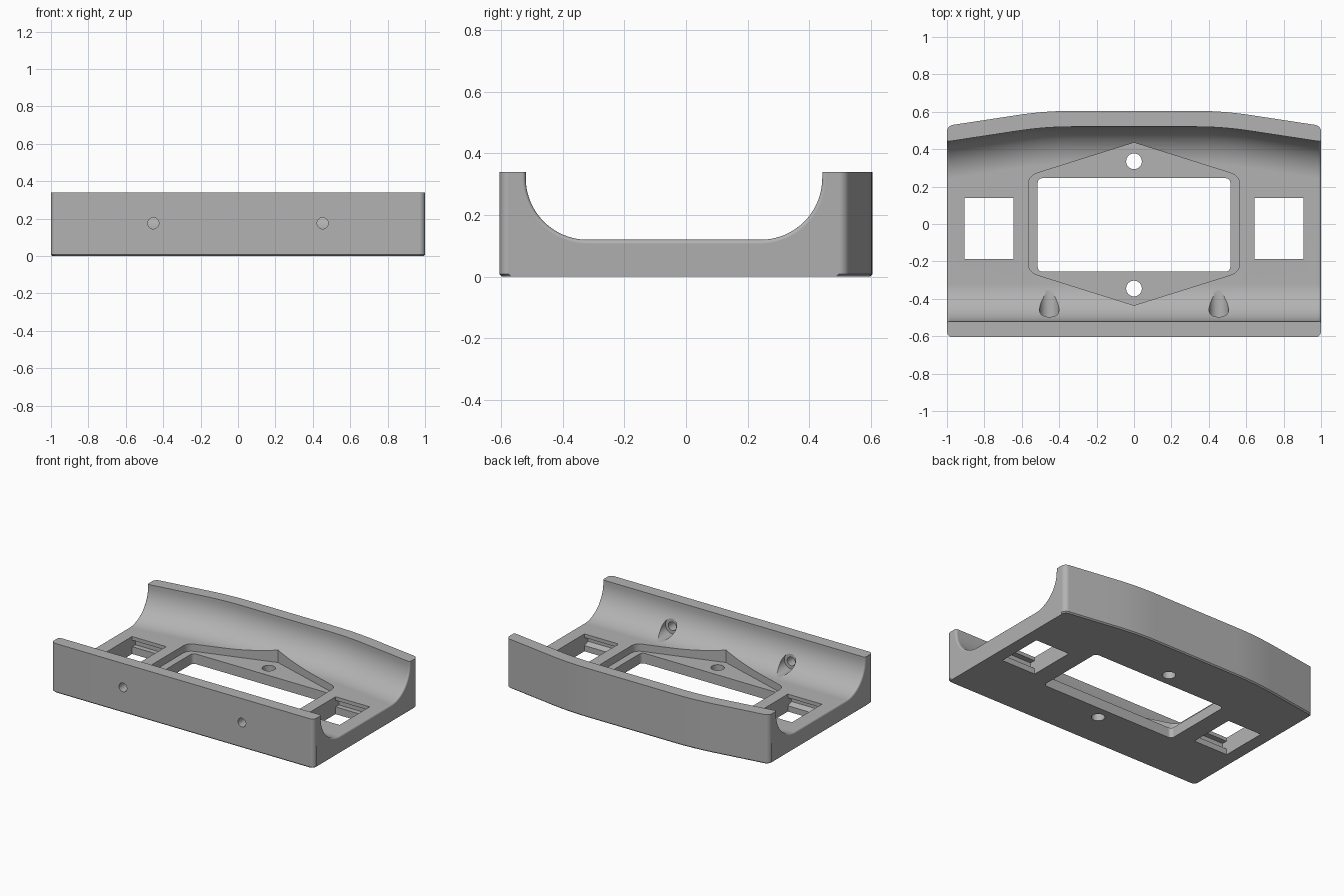
import bpy, bmesh
from math import pi, sin, cos, sqrt, radians

cube = bpy.data.objects.get("Cube")
if cube:
    bpy.data.objects.remove(cube, do_unlink=True)

HEIGHT, FLOOR, WALL, R = 0.34, 0.12, 0.085, 0.2
FRONT, BACK, CORNER, EDGE = -0.605, 0.605, 0.03, 0.013

grey = bpy.data.materials.new("light grey plastic")
grey.use_nodes = True
colour = (0.45, 0.45, 0.45, 1)
grey.diffuse_color = colour
grey.node_tree.nodes["Principled BSDF"].inputs["Base Color"].default_value = colour


def make_object(name, bm):
    bmesh.ops.recalc_face_normals(bm, faces=bm.faces)
    mesh = bpy.data.meshes.new(name)
    bm.to_mesh(mesh)
    bm.free()
    mesh.materials.append(grey)
    obj = bpy.data.objects.new(name, mesh)
    bpy.context.collection.objects.link(obj)
    return obj


def loft(name, sections):
    """Skin a list of equal-length closed sections and cap both ends."""
    bm = bmesh.new()
    rings = [[bm.verts.new(p) for p in s] for s in sections]
    n = len(rings[0])
    for a, b in zip(rings, rings[1:]):
        for i in range(n):
            j = (i + 1) % n
            bm.faces.new((a[i], a[j], b[j], b[i]))
    bm.faces.new(rings[0])
    bm.faces.new(rings[-1])
    return make_object(name, bm)


def prism(name, outline, z0, z1):
    return loft(name, [[(x, y, z) for x, y in outline] for z in (z0, z1)])


def box(name, x0, x1, y0, y1, z0, z1):
    return prism(name, [(x0, y0), (x1, y0), (x1, y1), (x0, y1)], z0, z1)


def circle(x, y, r, n=32):
    return [(x + r * cos(2 * pi * i / n), y + r * sin(2 * pi * i / n)) for i in range(n)]


def rounded_rect(x0, x1, y0, y1, r, n=6):
    corners = [(x1 - r, y1 - r), (x0 + r, y1 - r), (x0 + r, y0 + r), (x1 - r, y0 + r)]
    return [(cx + r * cos((k + i / n) * pi / 2), cy + r * sin((k + i / n) * pi / 2))
            for k, (cx, cy) in enumerate(corners) for i in range(n + 1)]


def bow(x):
    """How far the back wall sweeps forward away from the middle."""
    x, a, b, slope = abs(x), 0.33, 0.62, 0.152
    if x < a:
        return 0
    if x < b:
        return slope * (x - a) ** 2 / (2 * (b - a))
    return slope * (x - (a + b) / 2)


def round_off(d, r):
    return r - sqrt(max(0, r * r - (r - d) ** 2)) if d < r else 0


def section(x):
    """Trough cross-section: two walls with a big fillet into the floor."""
    d = 1 - abs(x)
    o, f = round_off(d, CORNER), round_off(d, EDGE)
    back = BACK - bow(x)
    yf, yb = FRONT + o, back - o
    pts = [(yf + 0.008, 0), (yf, 0.008), (yf, HEIGHT), (FRONT + WALL - f, HEIGHT)]
    arc = [i * pi / 40 for i in range(21)]
    cf, cb, cz, rr = FRONT + WALL + R, back - WALL - R, FLOOR + R, R + f
    pts += [(cf - rr * cos(t), cz - rr * sin(t)) for t in arc]
    pts += [(cb + rr * sin(t), cz - rr * cos(t)) for t in arc]
    pts += [(back - WALL + f, HEIGHT), (yb, HEIGHT), (yb, 0.008), (yb - 0.008, 0)]
    return [(x * (0.992 if z == 0 else 1), y, z) for y, z in pts]


# Body
near_end = [CORNER * (1 - cos(i * pi / 16)) for i in range(9)]
half = [0.33 + 0.29 * i / 10 for i in range(11)] + [1 - d for d in reversed(near_end)]
body = loft("mounting_plate", [section(x) for x in [-x for x in reversed(half)] + half])

# Centre pocket: flat diamond blended into a rounded rectangle
tips = []
for s in (1, -1):
    corner = [(0.565, 0.215), (0.558, 0.243), (0.54, 0.262), (0.515, 0.273)]
    q = [(s * x, s * y) for x, y in corner] + [(0, s * 0.435)]
    q += [(-s * x, s * y) for x, y in reversed(corner)]
    tips += q
cutters = [
    prism("pocket_cutter", tips, 0.07, 0.5),
    prism("display_cutter", rounded_rect(-0.515, 0.515, -0.255, 0.245, 0.025), -0.1, 0.5),
]

# Screw holes through the pocket floor
for y in (0.335, -0.345):
    cutters.append(prism("screw_cutter", circle(0, y, 0.042), -0.1, 0.5))

for s in (-1, 1):
    # Side windows with an undercut groove for snap-in parts
    x0, x1 = sorted((s * 0.645, s * 0.905))
    cutters.append(box("window_cutter", x0, x1, -0.187, 0.14, -0.1, 0.5))
    groove = [(-0.15, 0.025), (-0.225, 0.055), (-0.225, 0.095),
              (0.175, 0.095), (0.175, 0.05), (0.1, 0.05)]
    cutters.append(loft("groove_cutter", [[(x, y, z) for y, z in groove]
                                          for x in (x0 + 0.001, x1 - 0.001)]))
    # Front wall bolt holes with counterbores on the inside
    for r, y0, y1 in ((0.03, -0.7, -0.4), (0.052, -0.497, -0.25)):
        cutters.append(loft("bolt_cutter", [[(x, y, z) for x, z in circle(s * 0.453, 0.175, r)]
                                            for y in (y0, y1)]))

bpy.context.view_layer.objects.active = body
for cutter in cutters:
    cutter.hide_render = True
    mod = body.modifiers.new("cut", "BOOLEAN")
    mod.operation, mod.solver, mod.object = "DIFFERENCE", "EXACT", cutter
    bpy.ops.object.modifier_apply(modifier=mod.name)
    bpy.data.objects.remove(cutter, do_unlink=True)

# Smooth shading with crisp edges
bpy.ops.object.select_all(action="DESELECT")
body.select_set(True)
bpy.ops.object.shade_smooth_by_angle(angle=radians(30))
body.modifiers.new("even_shading", "WEIGHTED_NORMAL").keep_sharp = True
